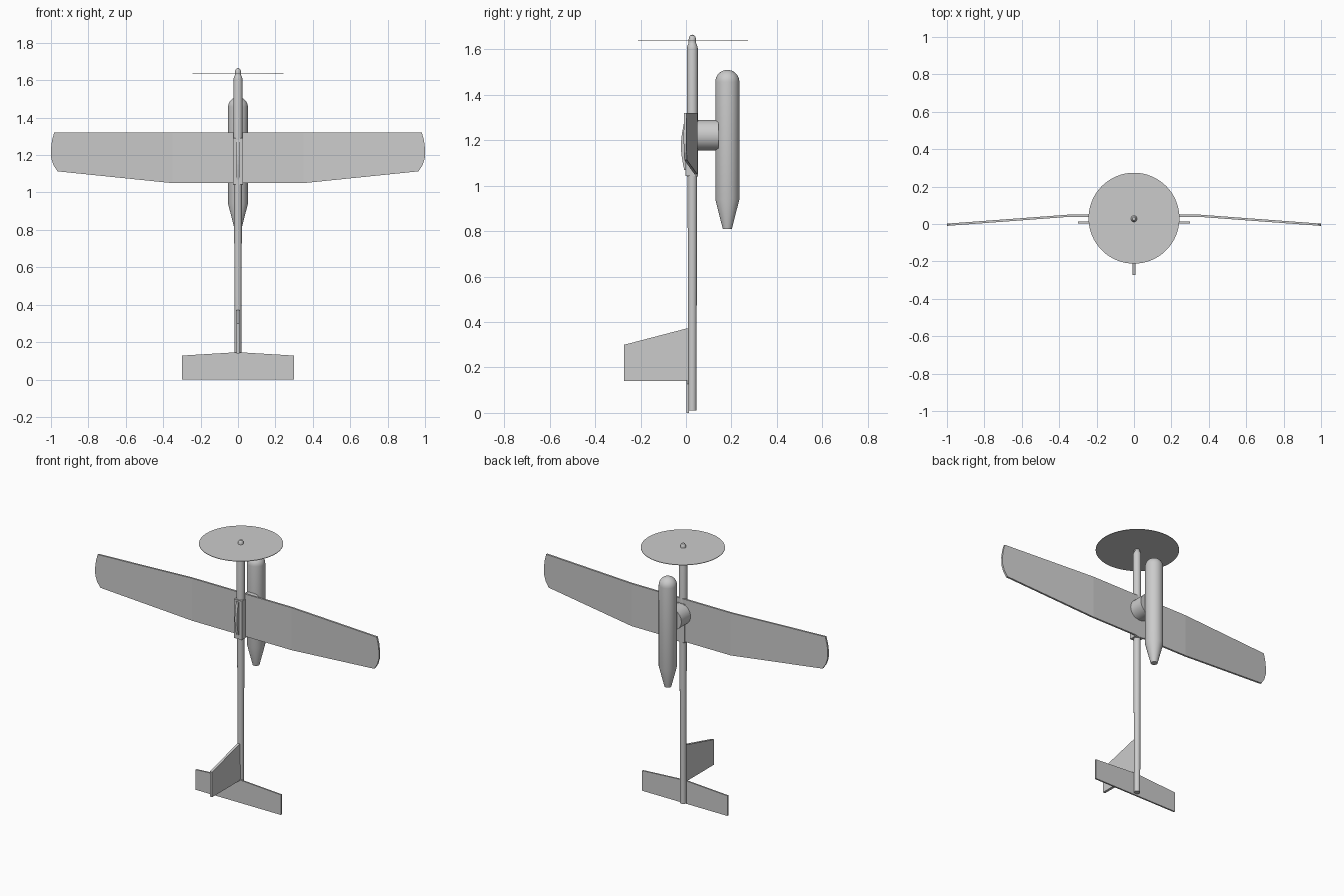
import bpy, bmesh, math
from mathutils import Matrix, Vector

if "Cube" in bpy.data.objects:
    bpy.data.objects.remove(bpy.data.objects["Cube"])

AXIS_Y = 0.028  # fuselage centre line


def finish(name, bm, smooth=False):
    bmesh.ops.remove_doubles(bm, verts=bm.verts, dist=1e-5)
    bmesh.ops.recalc_face_normals(bm, faces=bm.faces)
    me = bpy.data.meshes.new(name)
    bm.to_mesh(me)
    bm.free()
    ob = bpy.data.objects.new(name, me)
    bpy.context.collection.objects.link(ob)
    if smooth:
        bpy.ops.object.select_all(action='DESELECT')
        bpy.context.view_layer.objects.active = ob
        ob.select_set(True)
        bpy.ops.object.shade_smooth_by_angle(angle=math.radians(30))
    return ob


def lathe(name, profile, y, segments=32):
    """Revolve (radius, z) points around a vertical axis at x=0, y."""
    bm = bmesh.new()
    vs = [bm.verts.new((r, y, z)) for r, z in profile]
    edges = [bm.edges.new(p) for p in zip(vs, vs[1:])]
    bmesh.ops.spin(bm, geom=vs + edges, cent=(0, y, 0), axis=(0, 0, 1),
                   angle=math.tau, steps=segments, use_duplicate=False)
    return finish(name, bm, True)


def slab(name, outline, offset):
    """Close a prism between 3D outline and its copy moved by offset."""
    bm = bmesh.new()
    face = bm.faces.new([bm.verts.new(p) for p in outline])
    new = bmesh.ops.extrude_face_region(bm, geom=[face], use_keep_orig=True)
    bmesh.ops.translate(bm, vec=offset,
                        verts=[v for v in new['geom'] if isinstance(v, bmesh.types.BMVert)])
    return finish(name, bm)


# Tail boom, nose and spinner
lathe("tail_boom", [(0, 0.01), (0.018, 0.01), (0.021, 1.06), (0, 1.06)], AXIS_Y)
lathe("nose_tube", [(0, 1.04), (0.024, 1.04), (0.024, 1.605),
                    (0.022, 1.615), (0.015, 1.632), (0, 1.632)], AXIS_Y)
lathe("spinner", [(0, 1.63), (0.017, 1.63), (0.0165, 1.643), (0.014, 1.655),
                  (0.009, 1.662), (0, 1.665)], AXIS_Y)

# Propeller disc
lathe("propeller_disc", [(0, 1.636), (0.243, 1.636), (0.243, 1.639), (0, 1.639)],
      0.031, 64)

# Wing: flat centre section and raised, rounded outer panels
THICK = 0.012
WING_TIP = [(0.35, 1.32), (0.983, 1.32), (0.994, 1.28), (1.0, 1.235),
            (0.999, 1.185), (0.987, 1.147), (0.965, 1.113), (0.35, 1.05)]


def wing_y(x):
    return 0.038 - max(0, x - 0.35) * 0.048 / 0.65


bm = bmesh.new()
faces = [[(x, z) for x, z in ((-0.35, 1.05), (0.35, 1.05), (0.35, 1.32), (-0.35, 1.32))],
         WING_TIP[::-1], [(-x, z) for x, z in WING_TIP]]
for f in faces:
    bm.faces.new([bm.verts.new((x, wing_y(abs(x)), z)) for x, z in f])
bmesh.ops.remove_doubles(bm, verts=bm.verts, dist=1e-5)
ext = bmesh.ops.extrude_face_region(bm, geom=bm.faces[:], use_keep_orig=True)
bmesh.ops.translate(bm, vec=(0, THICK, 0),
                    verts=[v for v in ext['geom'] if isinstance(v, bmesh.types.BMVert)])
finish("wing", bm)

# Wing saddle box and its arched ridge
saddle = [(-0.028, -0.002, 1.043), (0.028, -0.002, 1.043),
          (0.028, 0.053, 1.043), (-0.028, 0.053, 1.043)]
slab("wing_saddle", saddle, (0, 0, 0.247))
ridge = [(-0.008, 0.0, 1.07)]
ridge += [(-0.008, -0.008 - 0.014 * math.sin(math.pi * i / 8), 1.07 + 0.21 * i / 8)
          for i in range(9)]
ridge += [(-0.008, 0.0, 1.28)]
slab("saddle_ridge", ridge, (0.016, 0, 0))

# Pod with round head and tapered tail
pod = [(0, 0.81), (0.02, 0.81), (0.053, 0.94), (0.053, 1.457)]
pod += [(0.053 * math.cos(math.pi / 2 * i / 8), 1.457 + 0.053 * math.sin(math.pi / 2 * i / 8))
        for i in range(1, 8)] + [(0, 1.51)]
lathe("pod", pod, 0.182)

# Round pylon between wing and pod
bm = bmesh.new()
bmesh.ops.create_cone(bm, cap_ends=True, segments=32, radius1=0.067, radius2=0.067, depth=0.10,
                      matrix=Matrix.Translation((0, 0.092, 1.222)) @ Matrix.Rotation(math.pi / 2, 4, 'X'))
finish("pod_pylon", bm, True)

# Tailplane and fin
slab("tailplane", [(-0.3, 0.003, 0), (0.3, 0.003, 0), (0.3, 0.003, 0.128),
                   (0.02, 0.003, 0.145), (-0.02, 0.003, 0.145), (-0.3, 0.003, 0.128)],
     (0, 0.01, 0))
slab("fin", [(-0.008, 0.015, 0.14), (-0.008, -0.272, 0.14), (-0.008, -0.272, 0.30),
             (-0.008, 0.004, 0.372), (-0.008, 0.015, 0.372)], (0.016, 0, 0))
